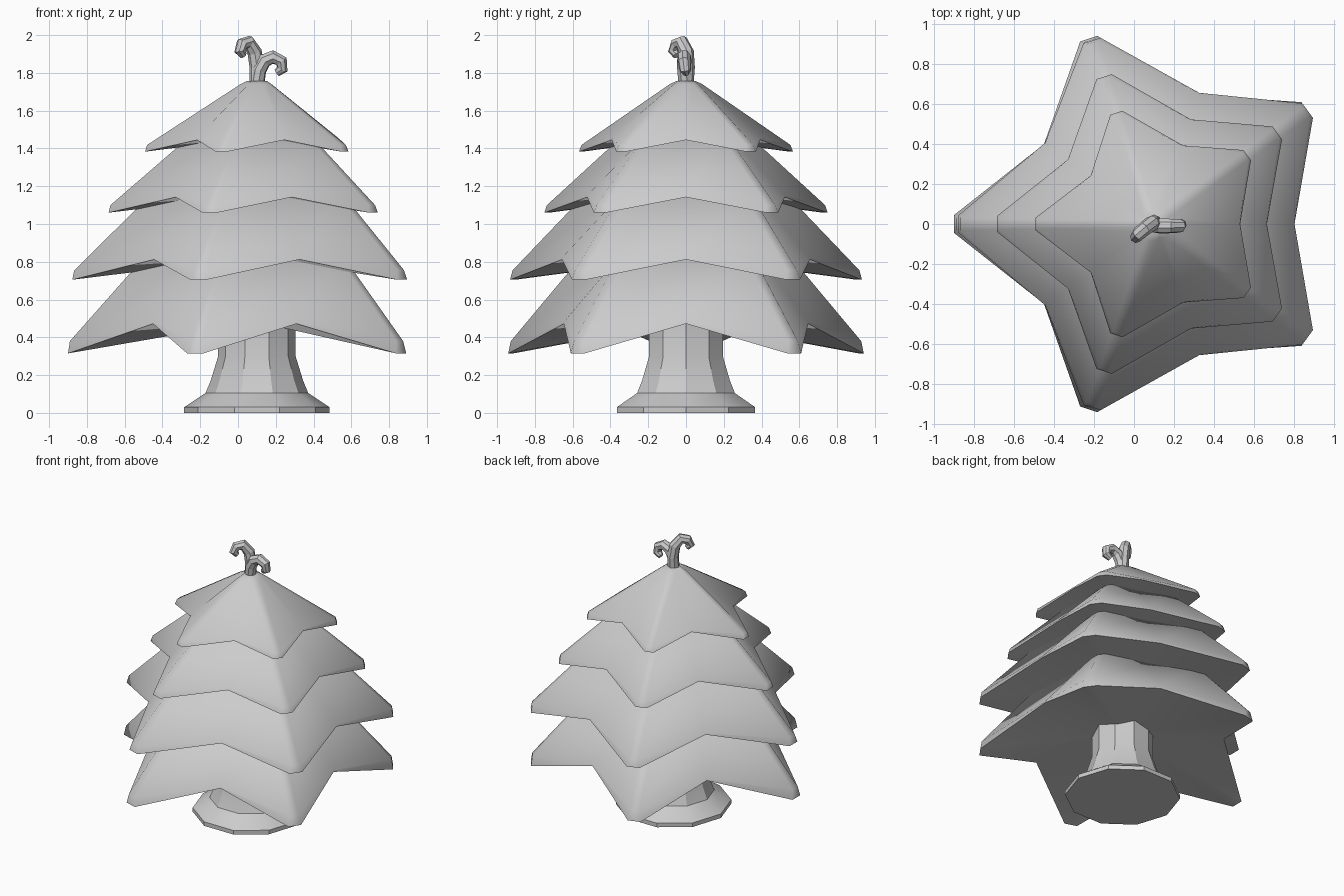
import bpy, bmesh, math
from math import cos, sin, pi

if "Cube" in bpy.data.objects:
    bpy.data.objects.remove(bpy.data.objects["Cube"])


def finish(name, bm, angle):
    bmesh.ops.recalc_face_normals(bm, faces=bm.faces)
    me = bpy.data.meshes.new(name)
    bm.to_mesh(me)
    bm.free()
    ob = bpy.data.objects.new(name, me)
    bpy.context.collection.objects.link(ob)
    bpy.ops.object.select_all(action='DESELECT')
    ob.select_set(True)
    bpy.context.view_layer.objects.active = ob
    bpy.ops.object.shade_smooth_by_angle(angle=math.radians(angle))
    return ob


def loft(name, rings, angle, bottom=None):
    """Skin rings of points; close the base flat or with a fan to a centre point."""
    bm = bmesh.new()
    loops = [[bm.verts.new(p) for p in ring] for ring in rings]
    n = len(loops[0])
    for a, b in zip(loops, loops[1:]):
        for i in range(n):
            j = (i + 1) % n
            bm.faces.new((a[i], a[j], b[j], b[i]))
    bm.faces.new(loops[-1])
    if bottom:
        c = bm.verts.new(bottom)
        for i in range(n):
            bm.faces.new((c, loops[0][(i + 1) % n], loops[0][i]))
    else:
        bm.faces.new(loops[0][::-1])
    return finish(name, bm, angle)


def star_ring(cx, tip_r, tip_z, valley_r, valley_z, half_w, shift):
    """Five blunt tips (two points each) alternating with five valleys."""
    pts = []
    for k in range(5):
        a = pi + k * 2 * pi / 5
        for s in (-1, 1):
            pts.append((cx + tip_r * cos(a) - s * half_w * sin(a),
                        tip_r * sin(a) + s * half_w * cos(a), tip_z))
        v = a + pi / 5
        pts.append((cx + shift + valley_r * cos(v), valley_r * sin(v), valley_z))
    return pts


def tier(name, cx, tip, valley, z_tip, lip, z_valley, hw, upper):
    """Rim rings of a star tier, then upper rings (tip r, valley r, z, half width)."""
    rings = [
        star_ring(cx, tip, z_tip, valley, z_valley - 0.008, hw, 0.025),
        star_ring(cx, tip - 0.01, z_tip + lip, valley - 0.002, z_valley + 0.004, hw * 0.7, 0.025),
    ]
    for tip_r, valley_r, z, w in upper:
        rings.append(star_ring(cx + 0.005, tip_r, z, valley_r, z, w, 0.01))
    return loft(name, rings, 60, bottom=(cx + 0.01, 0, z_valley + 0.005))


# Four star-shaped branch tiers
tier("branches_bottom", 0.075, 0.975, 0.68, 0.315, 0.065, 0.48, 0.045,
     [(0.58, 0.41, 0.82, 0.025)])
tier("branches_lower", 0.088, 0.965, 0.69, 0.705, 0.05, 0.82, 0.045,
     [(0.56, 0.40, 1.15, 0.025)])
tier("branches_upper", 0.09, 0.775, 0.55, 1.06, 0.04, 1.15, 0.04,
     [(0.36, 0.26, 1.455, 0.02)])
tier("branches_top", 0.093, 0.585, 0.413, 1.383, 0.035, 1.453, 0.032,
     [(0.085, 0.07, 1.74, 0.018), (0.05, 0.045, 1.757, 0.012)])

# Ten-sided flared trunk and foot
profile = [(0.385, 0), (0.385, 0.03), (0.272, 0.105), (0.245, 0.17),
           (0.205, 0.30), (0.205, 0.50)]
loft("trunk", [[(0.1 + r * cos(i * pi / 5), r * sin(i * pi / 5), z) for i in range(10)]
               for r, z in profile], 30)


# Two curled tendrils on the crown
def tendril(name, path, radii):
    cu = bpy.data.curves.new(name, 'CURVE')
    cu.dimensions = '3D'
    cu.bevel_depth = 1.0
    cu.bevel_resolution = 2
    cu.use_fill_caps = True
    sp = cu.splines.new('POLY')
    sp.points.add(len(path) - 1)
    for p, co, r in zip(sp.points, path, radii):
        p.co = (*co, 1)
        p.radius = r
    sp.use_smooth = False
    ob = bpy.data.objects.new(name, cu)
    bpy.context.collection.objects.link(ob)


radii = [0.04, 0.039, 0.039, 0.037, 0.034, 0.03, 0.02]
tendril("tendril_tall", [(0.1, 0.0, 1.74), (0.1, 0.008, 1.83), (0.088, 0.003, 1.91),
                         (0.055, -0.022, 1.962), (0.022, -0.05, 1.952),
                         (0.01, -0.065, 1.915), (0.028, -0.05, 1.892)], radii)
tendril("tendril_short", [(0.1, 0, 1.74), (0.112, -0.008, 1.815), (0.14, -0.01, 1.865),
                          (0.185, -0.01, 1.884), (0.23, -0.01, 1.862),
                          (0.235, -0.005, 1.82), (0.205, 0, 1.8)], radii)
